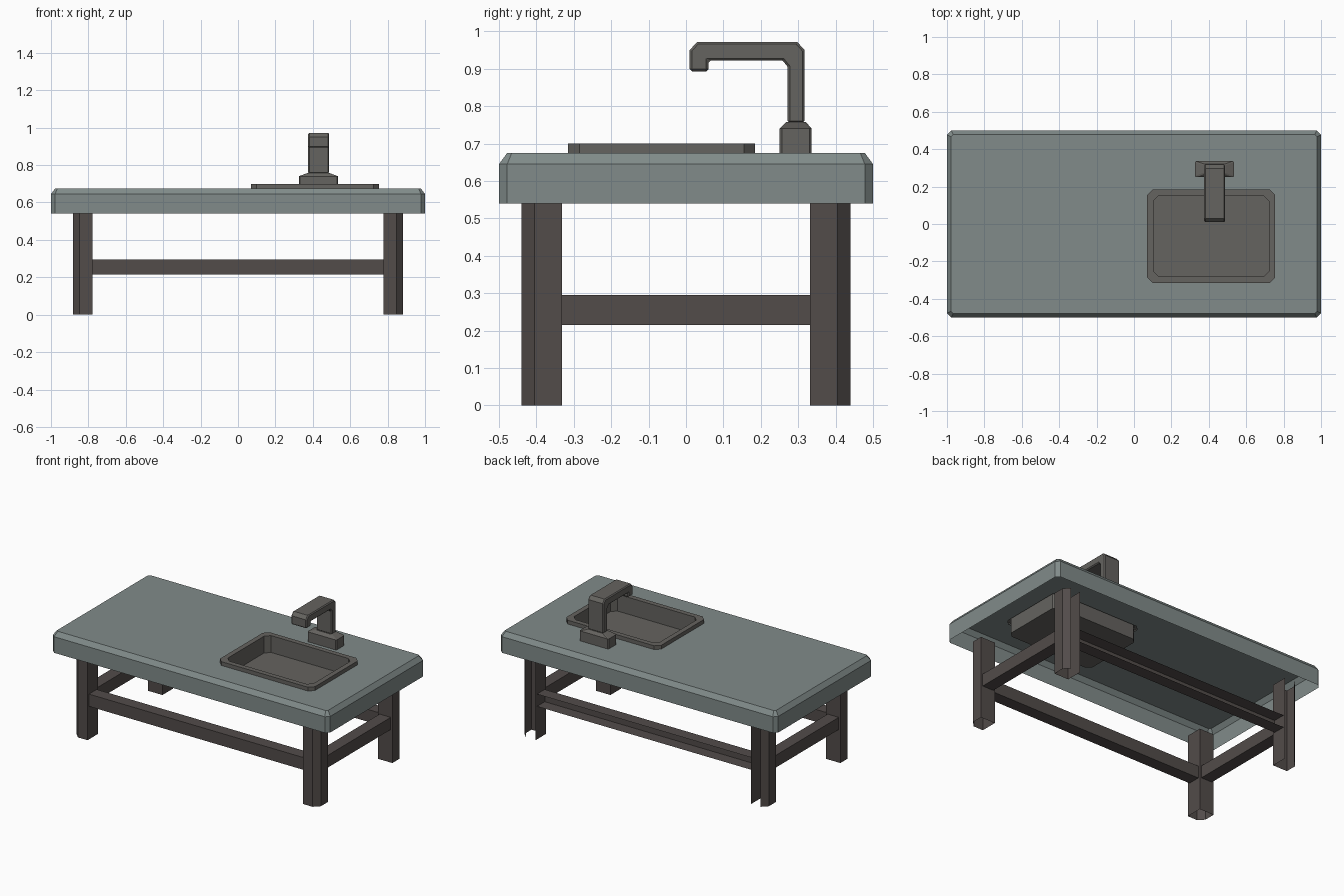
import bpy, bmesh

if "Cube" in bpy.data.objects:
    bpy.data.objects.remove(bpy.data.objects["Cube"])


def material(name, rgb):
    m = bpy.data.materials.new(name)
    m.diffuse_color = (*rgb, 1)
    m.use_nodes = True
    m.node_tree.nodes["Principled BSDF"].inputs["Base Color"].default_value = m.diffuse_color
    return m


STONE = material("stone_grey", (0.22, 0.26, 0.255))
METAL = material("dull_metal", (0.13, 0.125, 0.115))
WOOD = material("dark_wood", (0.085, 0.072, 0.068))


def octagon(x0, x1, y0, y1, c):
    """Rectangle with cut corners, counter-clockwise."""
    return [(x0 + c, y0), (x1 - c, y0), (x1, y0 + c), (x1, y1 - c),
            (x1 - c, y1), (x0 + c, y1), (x0, y1 - c), (x0, y0 + c)]


def loft(name, rings, mat, cap_end=False, skip=()):
    """Join closed rings of 3D points; skip lists side indices left open."""
    bm = bmesh.new()
    vs = [[bm.verts.new(p) for p in r] for r in rings]
    n = len(rings[0])
    for a, b in zip(vs, vs[1:]):
        for i in range(n):
            if i not in skip:
                j = (i + 1) % n
                bm.faces.new((a[i], a[j], b[j], b[i]))
    if cap_end:
        bm.faces.new(vs[-1])
        if cap_end == "both":
            bm.faces.new(vs[0][::-1])
    bmesh.ops.recalc_face_normals(bm, faces=bm.faces) if cap_end == "both" else None
    me = bpy.data.meshes.new(name)
    bm.to_mesh(me)
    bm.free()
    me.materials.append(mat)
    ob = bpy.data.objects.new(name, me)
    bpy.context.collection.objects.link(ob)
    return ob


def at(z, pts):
    return [(x, y, z) for x, y in pts]


# Table top: open underneath, chamfered rim, opening for the basin
outer = octagon(-1, 1, -0.5, 0.5, 0.022)
loft("table_top", [at(0.54, outer), at(0.645, outer),
                   at(0.675, octagon(-0.978, 0.978, -0.478, 0.478, 0.012)),
                   at(0.675, octagon(0.09, 0.735, -0.295, 0.165, 0.03))], STONE)

# Sink: raised rim and sunken basin
rim = octagon(0.07, 0.755, -0.315, 0.185, 0.03)
bowl = octagon(0.103, 0.722, -0.282, 0.152, 0.03)
loft("sink", [at(0.675, rim), at(0.70, rim), at(0.70, bowl), at(0.59, bowl)],
     METAL, cap_end=True)

# Faucet base with tapered shoulder
base = octagon(0.325, 0.535, 0.25, 0.336, 0.006)
loft("faucet_base", [at(0.675, base), at(0.74, base),
                     at(0.758, octagon(0.372, 0.488, 0.268, 0.32, 0.006))],
     METAL, cap_end=True)

# Faucet spout: side profile (y, z) extruded across x
profile = [(0.317, 0.755), (0.317, 0.95), (0.297, 0.972), (0.03, 0.972),
           (0.01, 0.95), (0.01, 0.893), (0.06, 0.893), (0.06, 0.922),
           (0.258, 0.922), (0.272, 0.905), (0.272, 0.755)]
spout = loft("faucet_spout", [[(x, y, z) for y, z in profile] for x in (0.375, 0.487)],
             METAL, cap_end="both")
bev = spout.modifiers.new("bevel", "BEVEL")
bev.width = 0.006
bev.segments = 1
bev.limit_method = "ANGLE"
bev.angle_limit = 1.2

# Legs: outer corner cut, ends open, rear faces open on the back pair
for sx, side in ((-1, "left"), (1, "right")):
    for sy, end in ((-1, "front"), (1, "back")):
        pts = [(0.778, 0.332), (0.882, 0.332), (0.882, 0.405), (0.847, 0.44), (0.778, 0.44)]
        pts = [(sx * x, sy * y) for x, y in pts]
        skip = (3,) if sy > 0 else ()
        if sx * sy < 0:
            pts = pts[::-1]
            skip = (0,) if sy > 0 else ()
        loft(f"{end}_{side}_leg", [at(0, pts), at(0.54, pts)], WOOD, skip=skip)

# Rails between the legs
LOW, HIGH = 0.215, 0.295
for s, end in ((-1, "front"), (1, "back")):
    sec = [(s * 0.345, LOW), (s * 0.425, LOW), (s * 0.425, HIGH), (s * 0.345, HIGH)]
    ends = (-0.778, 0.778) if s > 0 else (0.778, -0.778)
    loft(f"{end}_rail", [[(x, y, z) for y, z in sec] for x in ends], WOOD,
         skip=(1,) if s > 0 else ())
for s, side in ((-1, "left"), (1, "right")):
    sec = [(s * 0.79, LOW), (s * 0.87, LOW), (s * 0.87, HIGH), (s * 0.79, HIGH)]
    ends = (0.332, -0.332) if s > 0 else (-0.332, 0.332)
    loft(f"{side}_rail", [[(x, y, z) for x, z in sec] for y in ends], WOOD)
